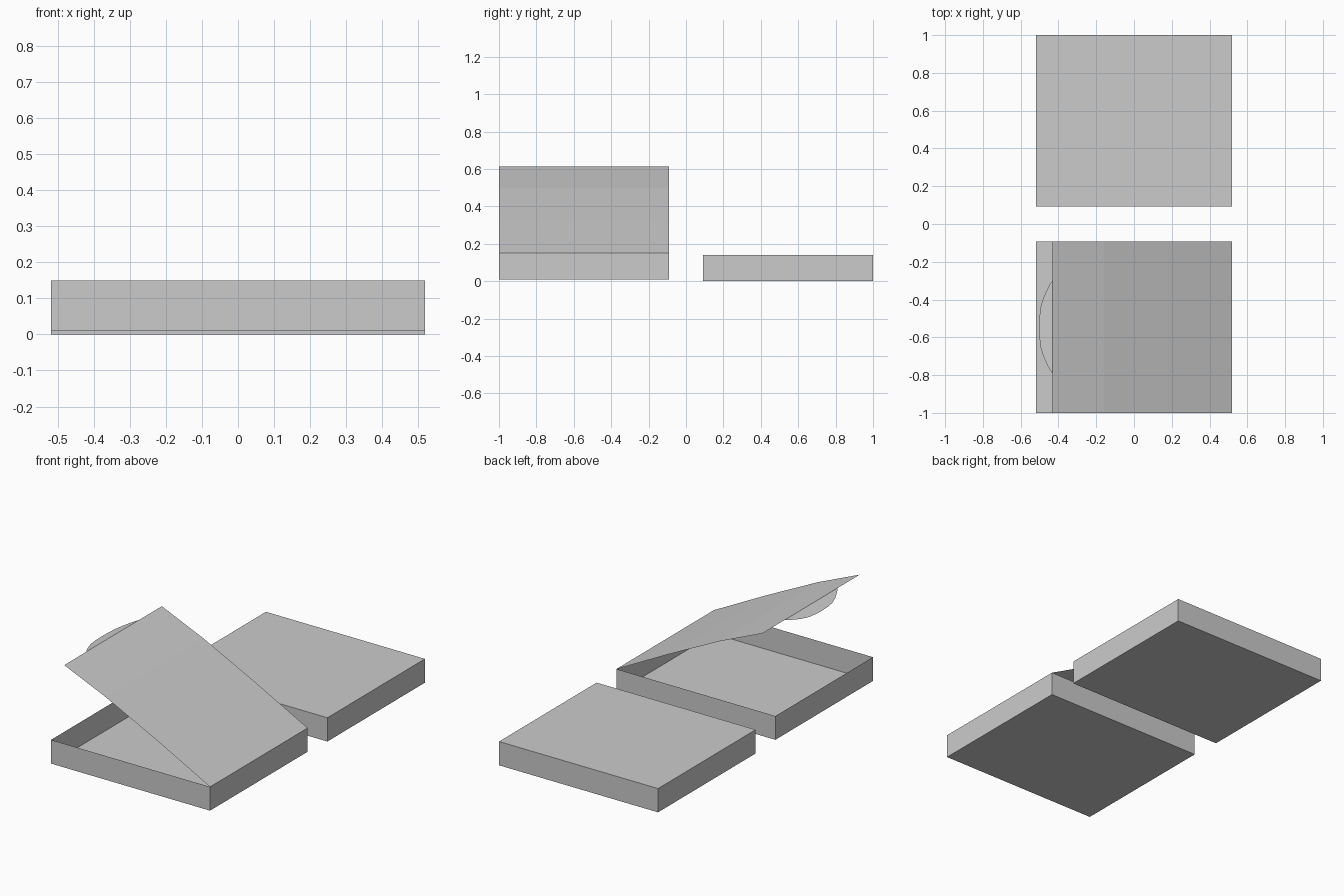
import bpy
import bmesh
from mathutils import Vector

if "Cube" in bpy.data.objects:
    bpy.data.objects.remove(bpy.data.objects["Cube"], do_unlink=True)

HALF_X, DEPTH, HEIGHT = 0.518, 0.908, 0.14

card = bpy.data.materials.new("grey_card")
card.use_nodes = True
grey = (0.6, 0.6, 0.6, 1)
card.diffuse_color = grey
card.node_tree.nodes["Principled BSDF"].inputs["Base Color"].default_value = grey


def finish(name, bm):
    mesh = bpy.data.meshes.new(name)
    bm.to_mesh(mesh)
    bm.free()
    mesh.materials.append(card)
    obj = bpy.data.objects.new(name, mesh)
    bpy.context.collection.objects.link(obj)
    return obj


def tray(name, y, z):
    """Thin card box without its top."""
    bm = bmesh.new()
    bmesh.ops.create_cube(bm, size=1)
    for v in bm.verts:
        v.co = Vector((v.co.x * 2 * HALF_X, v.co.y * DEPTH + y, (v.co.z + 0.5) * HEIGHT + z))
    bm.normal_update()
    top = [f for f in bm.faces if f.normal.z > 0.9]
    bmesh.ops.delete(bm, geom=top, context="FACES_ONLY")
    return finish(name, bm)


def lid(name, y, profile):
    """Card sheet swept along y, following (x, z) points from the hinge."""
    bm = bmesh.new()
    rows = [[bm.verts.new((x, y + s * DEPTH / 2, z)) for s in (-1, 1)] for x, z in profile]
    for a, b in zip(rows, rows[1:]):
        bm.faces.new((a[0], a[1], b[1], b[0]))
    return finish(name, bm)


# Half outline of the tuck flap: (distance from centre, reach)
FLAP = [(0.245, 0), (0.225, 0.2), (0.19, 0.46), (0.155, 0.68), (0.11, 0.88), (0.055, 0.98)]


def tuck_flap(name, y, fold, tip):
    """Rounded flap reaching from the fold (x, z) to the tip (x, z)."""
    outline = [(-w, r) for w, r in FLAP] + [(0, 1)] + [(w, r) for w, r in reversed(FLAP)]
    bm = bmesh.new()
    verts = []
    for w, r in outline:
        x = fold[0] + (tip[0] - fold[0]) * r
        z = fold[1] + (tip[1] - fold[1]) * r
        verts.append(bm.verts.new((x, y + w, z)))
    bm.faces.new(reversed(verts))
    return finish(name, bm)


# Open box at the front, lid hinged on its left side
FRONT_Y, BACK_Y = -0.546, 0.546
tray("open_box_tray", FRONT_Y, 0.01)
lid("open_box_lid", FRONT_Y, [(HALF_X, 0.15), (0.18, 0.327), (-0.16, 0.496), (-0.432, 0.613)])
tuck_flap("open_box_flap", FRONT_Y, (-0.432, 0.613), (-0.502, 0.592))

# Closed box behind it, flap tucked inside
tray("closed_box_tray", BACK_Y, 0)
lid("closed_box_lid", BACK_Y, [(HALF_X, HEIGHT), (-HALF_X, HEIGHT)])
tuck_flap("closed_box_flap", BACK_Y, (-0.514, HEIGHT), (-0.508, 0.068))
